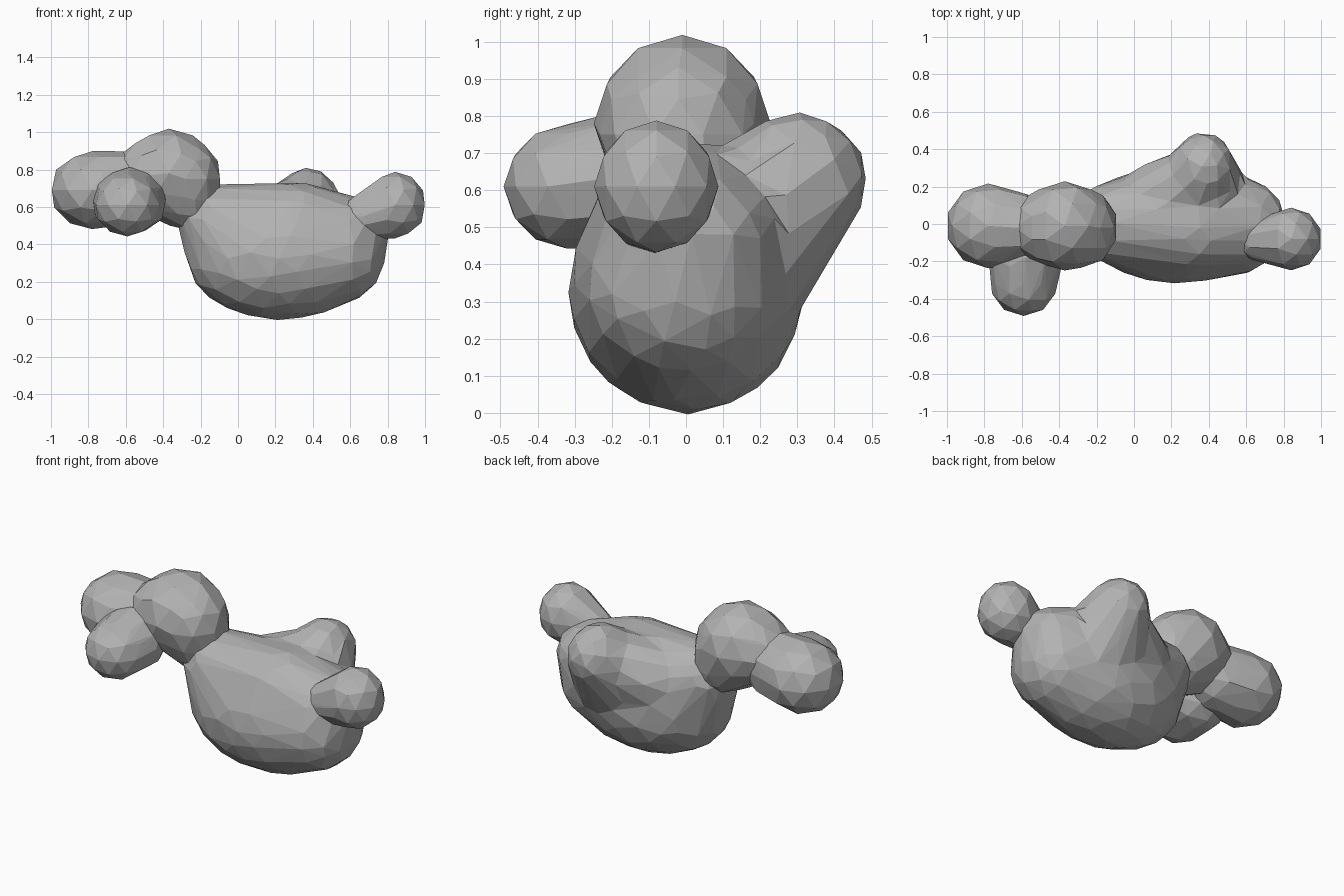
import bpy
import bmesh
from mathutils import Matrix

cube = bpy.data.objects.get("Cube")
if cube:
    bpy.data.objects.remove(cube, do_unlink=True)

grey = bpy.data.materials.new("stone grey")
grey.use_nodes = True
colour = (0.45, 0.45, 0.45, 1)
grey.diffuse_color = colour
bsdf = next(n for n in grey.node_tree.nodes if n.type == "BSDF_PRINCIPLED")
bsdf.inputs["Base Color"].default_value = colour
bsdf.inputs["Roughness"].default_value = 0.8


def add_lump(bm, balls, detail):
    """Wrap a convex faceted skin around (centre, radii) ellipsoids."""
    source = bmesh.new()
    for centre, radii in balls:
        matrix = Matrix.Translation(centre) @ Matrix.Diagonal((*radii, 1))
        bmesh.ops.create_icosphere(source, subdivisions=detail, radius=1.015, matrix=matrix)
    verts = [bm.verts.new(v.co) for v in source.verts]
    source.free()
    bmesh.ops.convex_hull(bm, input=verts)
    loose = [v for v in bm.verts if not v.link_faces]
    bmesh.ops.delete(bm, geom=loose, context="VERTS")


def make_part(name, lumps, detail=2):
    bm = bmesh.new()
    for balls in lumps:
        add_lump(bm, balls, detail)
    bmesh.ops.recalc_face_normals(bm, faces=bm.faces)
    mesh = bpy.data.meshes.new(name)
    bm.to_mesh(mesh)
    bm.free()
    mesh.materials.append(grey)
    obj = bpy.data.objects.new(name, mesh)
    bpy.context.collection.objects.link(obj)
    return obj


# Body with the hump on its back, blended into one faceted skin
belly = [((0.23, 0.00, 0.33), (0.50, 0.315, 0.33)),
         ((-0.12, 0.01, 0.54), (0.21, 0.21, 0.18)),
         ((0.30, 0.00, 0.55), (0.30, 0.24, 0.18)),
         ((0.57, 0.01, 0.48), (0.24, 0.23, 0.18)),
         ((0.55, -0.01, 0.34), (0.235, 0.26, 0.25))]
hump = [((0.37, 0.30, 0.63), (0.17, 0.19, 0.18)),
        ((0.35, 0.12, 0.40), (0.28, 0.21, 0.25))]
shoulder = [((0.14, 0.14, 0.50), (0.22, 0.19, 0.20)),
            ((0.32, 0.22, 0.57), (0.19, 0.19, 0.19))]
body = make_part("body", [belly, hump, shoulder], 3)
remesh = body.modifiers.new("fuse", "REMESH")
remesh.mode = "VOXEL"
remesh.voxel_size = 0.03
soften = body.modifiers.new("soften", "SMOOTH")
soften.factor = 0.5
soften.iterations = 10
facets = body.modifiers.new("facets", "DECIMATE")
facets.ratio = 0.04

# Head and the two lumps growing from it
make_part("head", [[((-0.37, -0.01, 0.78), (0.24, 0.235, 0.235)),
                    ((-0.46, -0.02, 0.77), (0.20, 0.20, 0.20)),
                    ((-0.28, -0.02, 0.75), (0.19, 0.21, 0.21)),
                    ((-0.27, 0.00, 0.63), (0.18, 0.18, 0.15))]])
make_part("outer_lump", [[((-0.78, -0.01, 0.69), (0.223, 0.223, 0.205)),
                          ((-0.62, -0.02, 0.70), (0.20, 0.19, 0.195))]])
make_part("front_lump", [[((-0.59, -0.32, 0.61), (0.175, 0.169, 0.165)),
                          ((-0.58, -0.18, 0.63), (0.20, 0.15, 0.18))]])

# Knob at the far end of the body
make_part("end_knob", [[((0.84, -0.08, 0.61), (0.164, 0.165, 0.175)),
                        ((0.67, -0.09, 0.55), (0.12, 0.11, 0.12))]])
